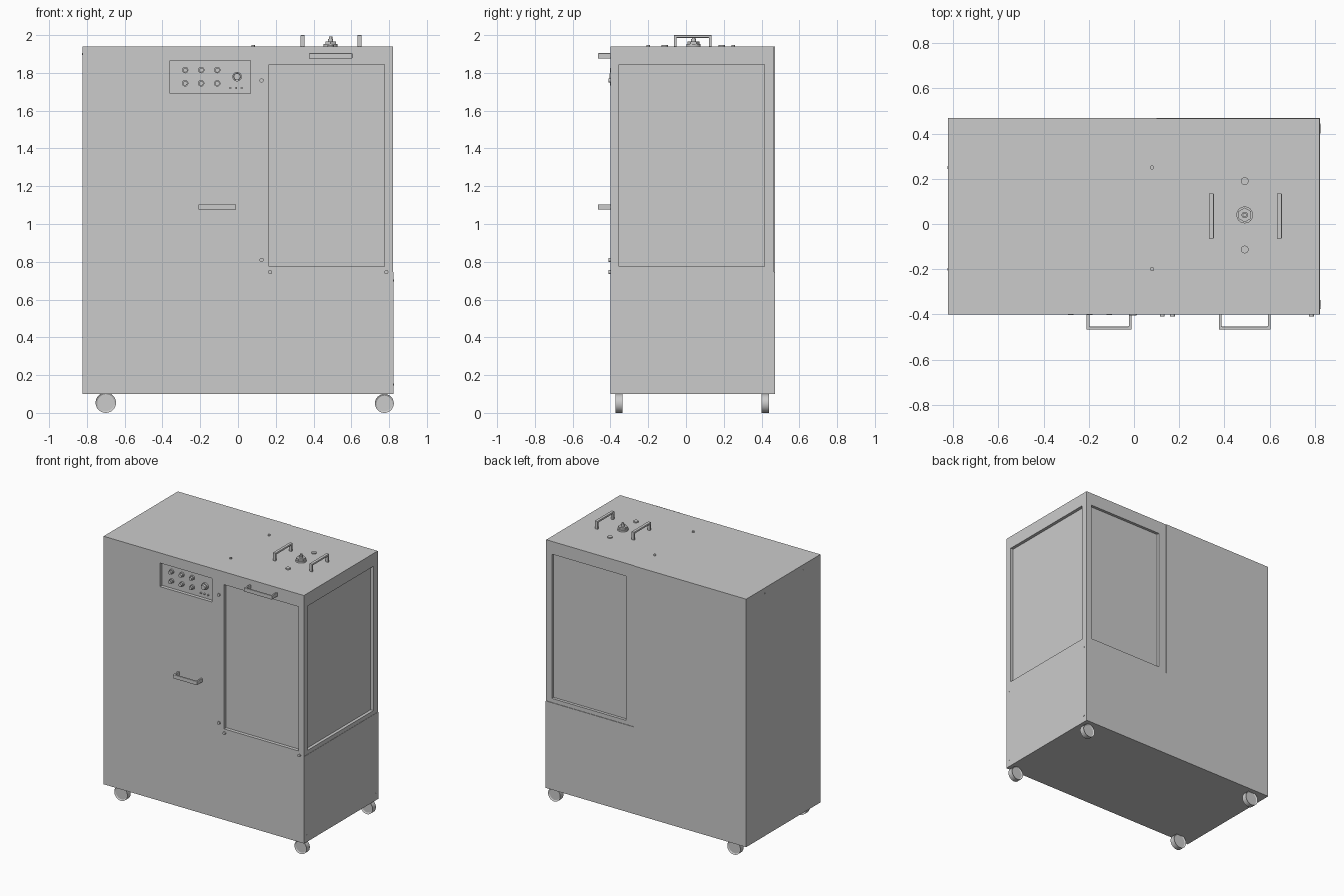
import bpy, bmesh
from math import pi
from mathutils import Vector

if "Cube" in bpy.data.objects:
    bpy.data.objects.remove(bpy.data.objects["Cube"])


def make(name, bm, bevel=0.0, smooth=False):
    mesh = bpy.data.meshes.new(name)
    bmesh.ops.recalc_face_normals(bm, faces=bm.faces)
    bm.to_mesh(mesh)
    bm.free()
    ob = bpy.data.objects.new(name, mesh)
    bpy.context.collection.objects.link(ob)
    bpy.ops.object.select_all(action='DESELECT')
    bpy.context.view_layer.objects.active = ob
    ob.select_set(True)
    if smooth:
        bpy.ops.object.shade_smooth_by_angle()
    if bevel:
        m = ob.modifiers.new("bevel", 'BEVEL')
        m.width, m.segments = bevel, 2
    return ob


def box(name, lo, hi, bevel=0.0):
    bm = bmesh.new()
    bmesh.ops.create_cube(bm, size=1)
    lo, hi = Vector(lo), Vector(hi)
    for v in bm.verts:
        v.co = (lo + hi) / 2 + v.co * (hi - lo)
    return make(name, bm, bevel)


def prism(name, points, offset, bevel=0.0):
    """Extrude a closed outline along an offset vector."""
    bm = bmesh.new()
    face = bm.faces.new([bm.verts.new(p) for p in points])
    ext = bmesh.ops.extrude_face_region(bm, geom=[face])
    verts = [g for g in ext["geom"] if isinstance(g, bmesh.types.BMVert)]
    bmesh.ops.translate(bm, verts=verts, vec=offset)
    if face.is_valid and len(bm.faces) == len(points) + 1:
        bm.faces.new([v for v in verts])
    return make(name, bm, bevel)


ROT = {'z': (0, 0, 0), '-y': (pi / 2, 0, 0), 'x': (0, pi / 2, 0), '-x': (0, -pi / 2, 0), 'y': (-pi / 2, 0, 0)}


def disc(name, base, r, h, axis='z', sides=32, r2=None):
    """Cylinder or cone frustum rising from base along axis."""
    bm = bmesh.new()
    bmesh.ops.create_cone(bm, cap_ends=True, segments=sides, radius1=r, radius2=r if r2 is None else r2, depth=h)
    bmesh.ops.translate(bm, verts=bm.verts, vec=(0, 0, h / 2))
    ob = make(name, bm, smooth=sides > 8)
    ob.location, ob.rotation_euler = base, ROT[axis]
    return ob


def cut(target, lo, hi):
    c = box("cutter", lo, hi)
    c.hide_render = True
    m = target.modifiers.new("cut", 'BOOLEAN')
    m.operation, m.solver, m.object = 'DIFFERENCE', 'EXACT', c
    bpy.context.view_layer.objects.active = target
    bpy.ops.object.modifier_apply(modifier=m.name)
    bpy.data.objects.remove(c)


X, F, B, Z0, Z1 = 0.823, -0.40, 0.47, 0.10, 1.94
SX, SZ, D = 0.10, 0.745, 0.025      # seam position and recess depth

# L-shaped main cabinet
outline = [(-X, Z0), (X, Z0), (X, SZ), (SX, SZ), (SX, Z1), (-X, Z1)]
cabinet = prism("main_cabinet", [(x, F, z) for x, z in outline], (0, B - F, 0))

# Chamber cover standing in the notch, with windows on three sides
cover = box("chamber_cover", (SX, F, SZ), (X - 0.002, B - 0.004, Z1))
WX, WY, WZ = (0.165, 0.775), (-0.355, 0.415), (0.775, 1.845)
cut(cover, (WX[0], F - 0.1, WZ[0]), (WX[1], F + D, WZ[1]))
cut(cover, (WX[0], B - D, WZ[0]), (WX[1], B + 0.1, WZ[1]))
cut(cover, (X - D, WY[0], WZ[0]), (X + 0.1, WY[1], WZ[1]))

# Recessed control panel with buttons and knob
cut(cabinet, (-0.36, F - 0.1, 1.69), (0.065, F + D, 1.865))
for x in (-0.28, -0.195, -0.11):
    for z in (1.745, 1.815):
        disc("button_bezel", (x, F + D, z), 0.017, 0.012, '-y')
        disc("button", (x, F + D, z), 0.012, 0.028, '-y')
disc("knob_base", (-0.005, F + D, 1.78), 0.025, 0.015, '-y')
disc("knob", (-0.005, F + D, 1.78), 0.02, 0.03, '-y', r2=0.017)
for x in (-0.04, -0.01, 0.02):
    disc("indicator_light", (x, F + D, 1.72), 0.006, 0.01, '-y', 12)


def handle(name, origin, along, out, width, length, reach, t):
    """U-shaped grip: profile in the along/out plane, extruded by width."""
    a, h, o = Vector(along), Vector(out), Vector(origin)
    L = length / 2
    pts = [(-L, 0), (-L, reach), (L, reach), (L, 0), (L - t, 0), (L - t, reach - t), (t - L, reach - t), (t - L, 0)]
    w = Vector(width)
    prism(name, [o + a * p + h * q - w / 2 for p, q in pts], w, 0.003)


# Front pull handles
handle("door_handle", (-0.11, F, 1.09), (1, 0, 0), (0, -1, 0), (0, 0, 0.028), 0.20, 0.067, 0.013)
handle("cover_handle", (0.49, F, 1.89), (1, 0, 0), (0, -1, 0), (0, 0, 0.028), 0.23, 0.067, 0.013)
# Lifting handles on the top
for x in (0.342, 0.643):
    handle("lifting_handle", (x, 0.036, Z1), (0, 1, 0), (0, 0, 1), (0.022, 0, 0), 0.20, 0.06, 0.014)

# Central top fitting and its side plugs
cx, cy = 0.49, 0.04
disc("fitting_flange", (cx, cy, Z1), 0.037, 0.012)
disc("fitting_nut", (cx, cy, Z1 + 0.012), 0.032, 0.015, sides=6)
disc("fitting_stem", (cx, cy, Z1 + 0.027), 0.014, 0.013)
disc("fitting_tip", (cx, cy, Z1 + 0.04), 0.009, 0.012)
for y in (0.19, -0.113):
    disc("top_plug", (cx, y, Z1), 0.017, 0.008)

# Cover catches and screws on front, top and sides
for x, z in ((0.125, 1.76), (0.125, 0.81), (0.17, 0.745), (0.785, 0.745)):
    disc("front_catch", (x, F, z), 0.011, 0.009, '-y', 16)
for y in (0.25, -0.2):
    disc("top_catch", (0.08, y, Z1), 0.009, 0.008, 'z', 16)
    disc("left_screw", (-X, y, 1.90), 0.006, 0.003, '-x', 12)
for z in (0.15, 0.7):
    for y in (F + 0.03, B - 0.03):
        disc("right_screw", (X, y, z), 0.005, 0.002, 'x', 12)

# Caster wheels with dished sides
for x, r in ((-0.70, 0.054), (0.775, 0.05)):
    for y in (-0.355, 0.42):
        bm = bmesh.new()
        bmesh.ops.create_cone(bm, cap_ends=True, segments=32, radius1=r, radius2=r, depth=0.038)
        caps = [f for f in bm.faces if len(f.verts) > 4]
        bmesh.ops.inset_individual(bm, faces=caps, thickness=0.009, depth=-0.006)
        wheel = make("caster_wheel", bm, smooth=True)
        wheel.location, wheel.rotation_euler = (x, y, r), (pi / 2, 0, 0)
